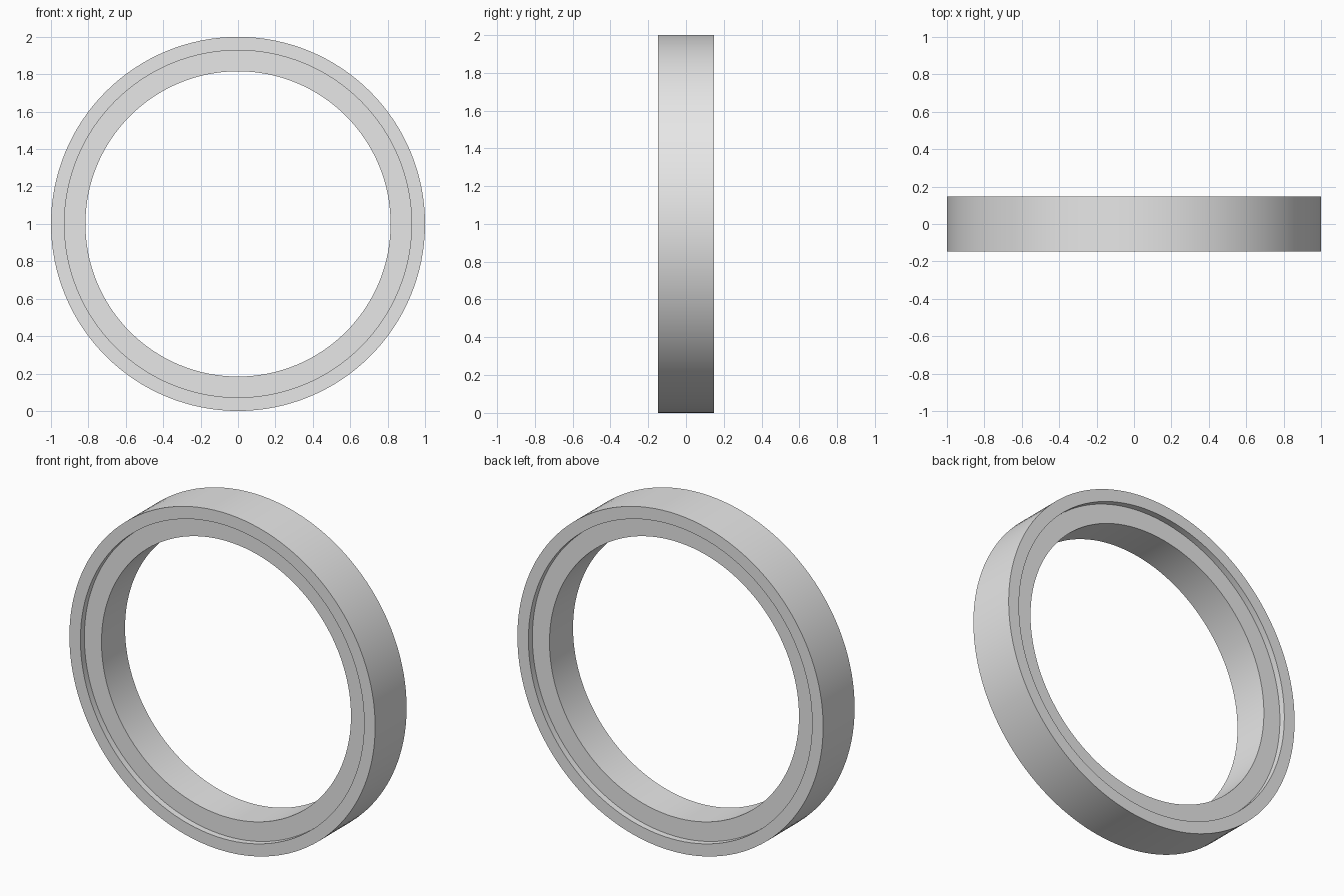
import bpy
import bmesh
import math

cube = bpy.data.objects.get("Cube")
if cube:
    bpy.data.objects.remove(cube, do_unlink=True)

SEGMENTS = 128
OUTER, STEP, BORE = 1.0, 0.928, 0.816   # radii
HALF, RECESS = 0.147, 0.037             # half width, depth of the recess on each face

# Plain grey material
grey = bpy.data.materials.new("plain_grey")
grey.use_nodes = True
colour = (0.8, 0.8, 0.8, 1.0)
grey.diffuse_color = colour
grey.node_tree.nodes["Principled BSDF"].inputs["Base Color"].default_value = colour

# Half cross-section as (radius, y), mirrored to the back
front = [(OUTER, -HALF), (STEP, -HALF), (STEP, RECESS - HALF), (BORE, RECESS - HALF)]
profile = front + [(r, -y) for r, y in reversed(front)]

# Sweep the cross-section around the y axis
bm = bmesh.new()
loops = []
for i in range(SEGMENTS):
    a = 2 * math.pi * i / SEGMENTS
    loops.append([bm.verts.new((r * math.cos(a), y, OUTER + r * math.sin(a)))
                  for r, y in profile])
for i, loop in enumerate(loops):
    following = loops[(i + 1) % SEGMENTS]
    for j in range(len(profile)):
        k = (j + 1) % len(profile)
        bm.faces.new((loop[j], loop[k], following[k], following[j]))
bmesh.ops.recalc_face_normals(bm, faces=bm.faces)

mesh = bpy.data.meshes.new("stepped_ring")
bm.to_mesh(mesh)
bm.free()
mesh.materials.append(grey)
ring = bpy.data.objects.new("stepped_ring", mesh)
bpy.context.collection.objects.link(ring)

# Smooth round walls with crisp rims
bpy.ops.object.select_all(action="DESELECT")
ring.select_set(True)
bpy.context.view_layer.objects.active = ring
bpy.ops.object.shade_smooth_by_angle(angle=math.radians(30))
